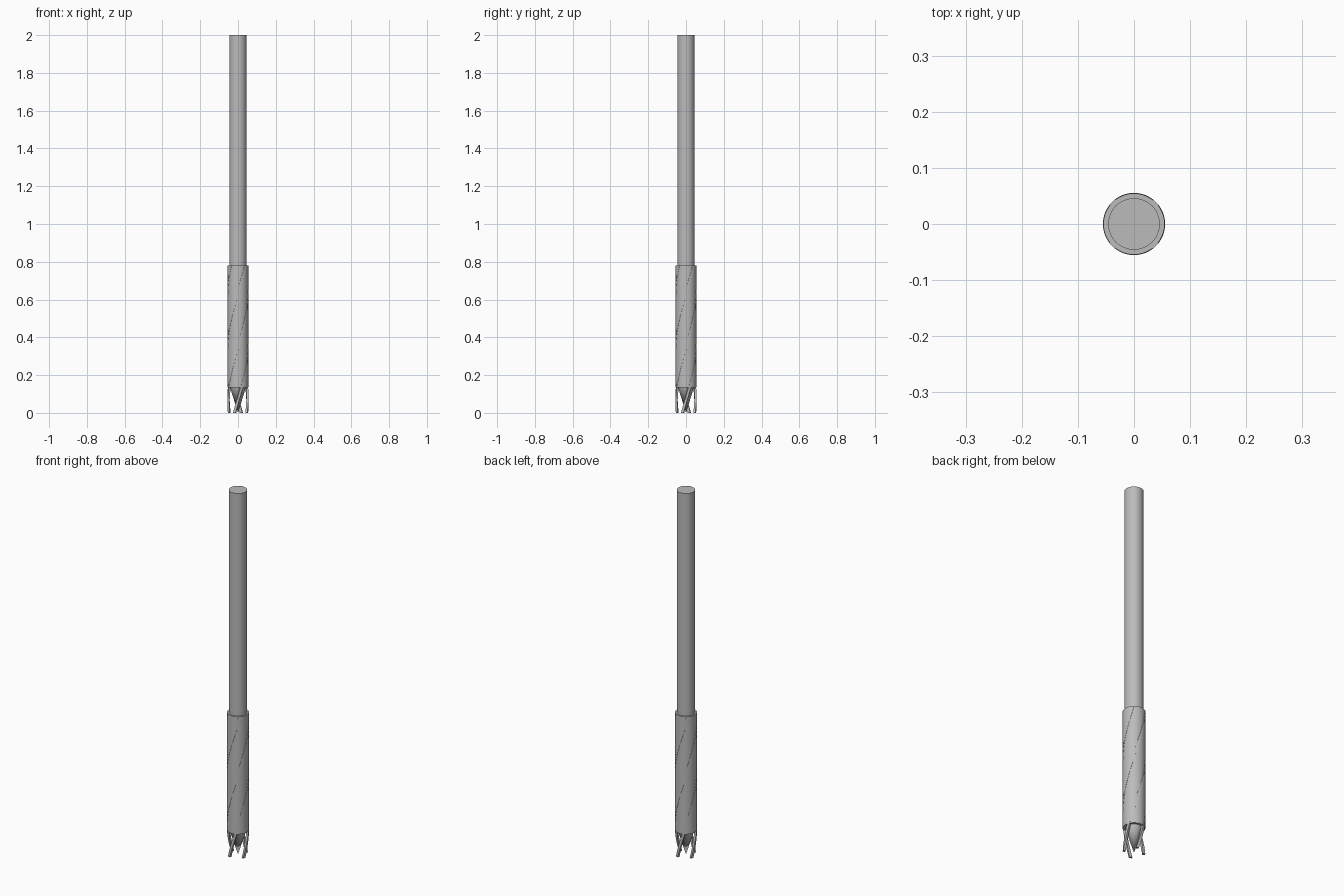
import bpy, bmesh, math
from mathutils import Vector

cube = bpy.data.objects.get("Cube")
if cube:
    bpy.data.objects.remove(cube)

steel = bpy.data.materials.new("steel grey")
steel.use_nodes = True
colour = (0.5, 0.5, 0.5, 1)
steel.diffuse_color = colour
steel.node_tree.nodes["Principled BSDF"].inputs["Base Color"].default_value = colour


def finish(obj, name):
    obj.name = name
    obj.data.materials.append(steel)
    bpy.ops.object.select_all(action='DESELECT')
    obj.select_set(True)
    bpy.context.view_layer.objects.active = obj
    bpy.ops.object.shade_smooth_by_angle(angle=math.radians(30))


def round_part(name, low, high, r_low, r_high):
    bpy.ops.mesh.primitive_cone_add(vertices=48, radius1=r_low, radius2=r_high,
                                    depth=high - low, location=(0, 0, (low + high) / 2))
    finish(bpy.context.object, name)


TOOTH_TOP, BODY_TOP = 0.135, 0.78
round_part("shank", BODY_TOP, 2, 0.046, 0.046)
round_part("cutter_body", TOOTH_TOP, BODY_TOP, 0.0545, 0.0545)
round_part("centre_point", 0, TOOTH_TOP, 0, 0.042)

# Helical cutting edges: thin bars that wind up the body and end as free teeth
TWIST, STEPS = 5.5, 48
INNER, OUTER, HALF_WIDTH = 0.044, 0.055, 0.007


def cutting_edge(name, start):
    bm = bmesh.new()
    rings = []
    for i in range(STEPS + 1):
        z = BODY_TOP * i / STEPS
        angle = start + TWIST * (z - TOOTH_TOP / 2)
        radial = Vector((math.cos(angle), math.sin(angle), 0))
        side = Vector((-radial.y, radial.x, 0)) * HALF_WIDTH
        up = Vector((0, 0, z))
        rings.append([bm.verts.new(radial * r + side * s + up)
                      for r, s in ((INNER, -1), (OUTER, -1), (OUTER, 1), (INNER, 1))])
    for a, b in zip(rings, rings[1:]):
        for k in range(4):
            n = (k + 1) % 4
            bm.faces.new((a[k], a[n], b[n], b[k]))
    bm.faces.new(rings[0][::-1])
    bm.faces.new(rings[-1])
    bmesh.ops.recalc_face_normals(bm, faces=bm.faces)
    mesh = bpy.data.meshes.new(name)
    bm.to_mesh(mesh)
    bm.free()
    obj = bpy.data.objects.new(name, mesh)
    bpy.context.collection.objects.link(obj)
    finish(obj, name)


for i in range(4):
    cutting_edge(f"cutting_edge_{i + 1}", i * math.pi / 2)
